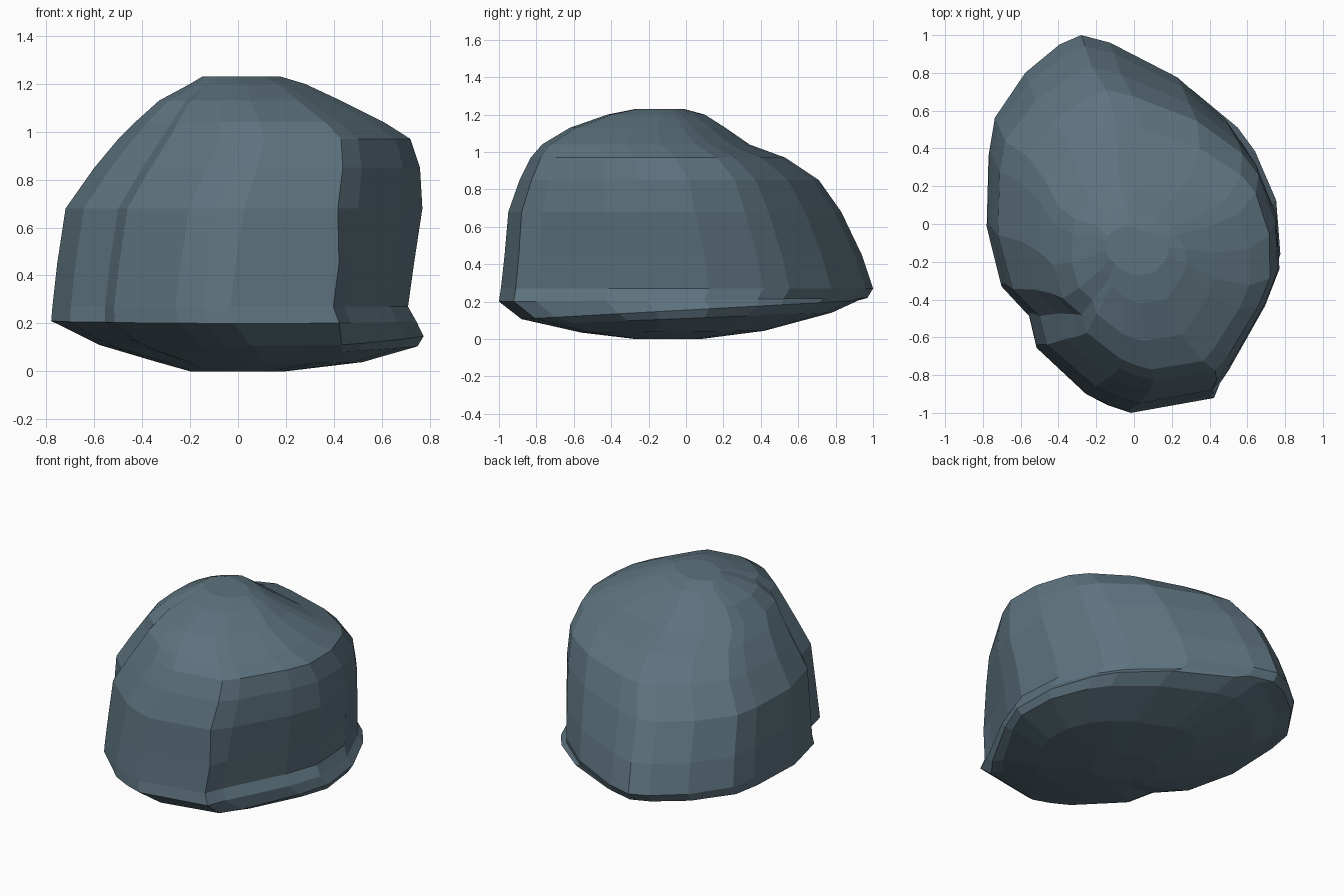
import bpy, bmesh

# Plan outline of the boulder, counter-clockwise from the right side (front-left notch included)
OUTLINE = [(0.78, -0.20), (0.75, 0.11), (0.62, 0.39), (0.52, 0.53), (0.26, 0.76), (-0.10, 0.96),
           (-0.26, 1.0), (-0.38, 0.95), (-0.57, 0.80), (-0.74, 0.56), (-0.77, 0.38), (-0.78, 0.0),
           (-0.70, -0.32), (-0.55, -0.48), (-0.51, -0.65), (-0.24, -0.90), (-0.12, -0.96),
           (0.0, -1.0), (0.41, -0.92), (0.50, -0.80), (0.70, -0.42)]

# Height levels: z, x min, x max, y min, y max, back-right shoulder bulge, tilt along y
LEVELS = [(0.00, -0.20, 0.20, -0.27, 0.08, 0.00, 0.00),
          (0.04, -0.34, 0.52, -0.56, 0.42, 0.02, 0.01),
          (0.11, -0.58, 0.75, -0.76, 0.78, 0.02, 0.04),
          (0.155, -0.67, 0.775, -0.88, 0.92, 0.02, 0.055),
          (0.21, -0.78, 0.745, -1.0, 0.97, 0.02, 0.01),
          (0.27, -0.775, 0.71, -0.99, 1.0, 0.03, 0.00),
          (0.45, -0.755, 0.735, -0.97, 0.94, 0.03, 0.00),
          (0.68, -0.72, 0.77, -0.95, 0.83, 0.04, 0.00),
          (0.85, -0.60, 0.76, -0.89, 0.71, 0.055, 0.00),
          (0.97, -0.50, 0.72, -0.83, 0.53, 0.07, 0.00),
          (1.04, -0.43, 0.61, -0.77, 0.34, 0.07, 0.00),
          (1.13, -0.33, 0.43, -0.62, 0.21, 0.03, 0.00),
          (1.20, -0.20, 0.28, -0.42, 0.10, 0.00, 0.00),
          (1.23, -0.15, 0.18, -0.27, -0.01, 0.00, 0.00)]
BULGE = {1: 0.4, 2: 1.0, 3: 1.0, 4: 0.7}   # share of the bulge per outline point


def add_ring(bm, z, x0, x1, y0, y1, bulge, tilt):
    """Fit the outline into the given extents at height z."""
    ring = []
    for i, (x, y) in enumerate(OUTLINE):
        push = 0.71 * bulge * BULGE.get(i, 0)
        px = (x0 + x1) / 2 + x * (x1 - x0) / 1.56 + push
        py = (y0 + y1) / 2 + y * (y1 - y0) / 2 + push
        if i == 18 and 0.2 < z < 0.5:       # keep the front corner upright
            px += 0.04
        ring.append(bm.verts.new((px, py, z + tilt * py)))
    return ring


# Faceted boulder lofted through the rings
bm = bmesh.new()
rings = [add_ring(bm, *level) for level in LEVELS]
n = len(OUTLINE)
for low, high in zip(rings, rings[1:]):
    for i in range(n):
        j = (i + 1) % n
        bm.faces.new((low[i], low[j], high[j], high[i]))
bm.faces.new(rings[-1])
bm.faces.new(rings[0][::-1])
bmesh.ops.recalc_face_normals(bm, faces=bm.faces[:])

mesh = bpy.data.meshes.new("boulder")
bm.to_mesh(mesh)
bm.free()
boulder = bpy.data.objects.new("boulder", mesh)
bpy.context.collection.objects.link(boulder)
mat = bpy.data.materials.new("blue_grey_stone")
mat.diffuse_color = (0.11, 0.17, 0.21, 1)
mesh.materials.append(mat)
